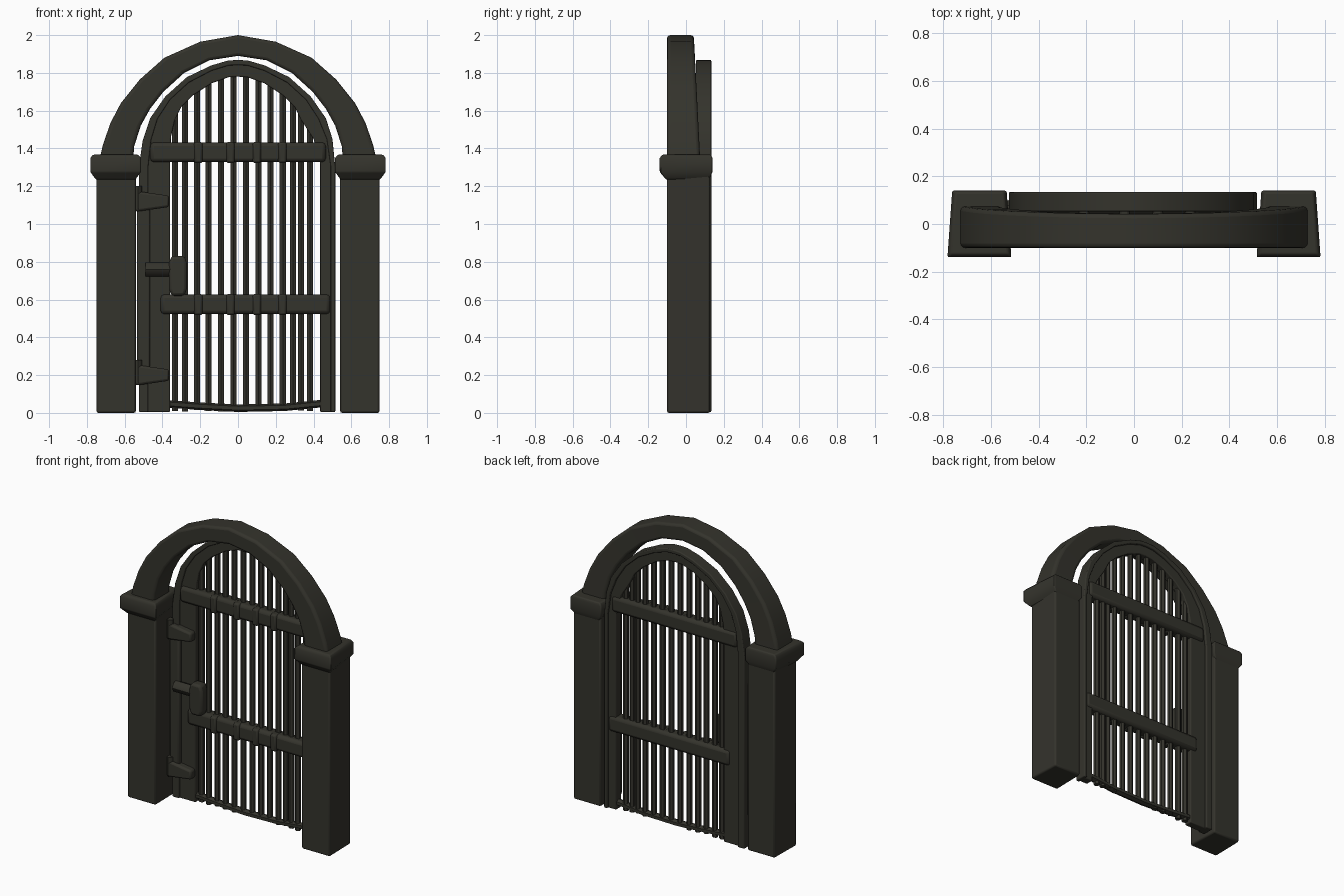
import bpy, bmesh, random
from math import radians
from mathutils import Vector

random.seed(4)
if "Cube" in bpy.data.objects:
    bpy.data.objects.remove(bpy.data.objects["Cube"])

iron = bpy.data.materials.new("dark olive iron")
iron.use_nodes = True
COLOUR = (0.034, 0.033, 0.025, 1)
iron.diffuse_color = COLOUR
iron.node_tree.nodes["Principled BSDF"].inputs["Base Color"].default_value = COLOUR


def finish(name, bm, bevel=0.0, segments=2):
    """Turn a bmesh into a smooth-shaded object with softened edges."""
    bmesh.ops.recalc_face_normals(bm, faces=bm.faces)
    mesh = bpy.data.meshes.new(name)
    bm.to_mesh(mesh)
    bm.free()
    mesh.materials.append(iron)
    ob = bpy.data.objects.new(name, mesh)
    bpy.context.collection.objects.link(ob)
    if bevel:
        mod = ob.modifiers.new("soft edges", "BEVEL")
        mod.width, mod.segments = bevel, segments
        mod.limit_method, mod.angle_limit = "ANGLE", radians(40)
    bpy.ops.object.select_all(action="DESELECT")
    ob.select_set(True)
    bpy.context.view_layer.objects.active = ob
    bpy.ops.object.shade_smooth_by_angle(angle=radians(45))
    return ob


def loft(name, rings, bevel=0.0, segments=2):
    """Skin four-sided rings and close both ends."""
    bm = bmesh.new()
    loops = [[bm.verts.new(p) for p in ring] for ring in rings]
    for a, b in zip(loops, loops[1:]):
        for i in range(4):
            j = (i + 1) % 4
            bm.faces.new((a[i], a[j], b[j], b[i]))
    bm.faces.new(loops[0])
    bm.faces.new(loops[-1])
    return finish(name, bm, bevel, segments)


def rect(x0, x1, y0, y1, z, taper=0.0):
    """Horizontal ring, narrower at the back by the taper."""
    return [(x0, y0, z), (x1, y0, z), (x1 - taper, y1, z), (x0 + taper, y1, z)]


def box(name, x0, x1, y0, y1, z0, z1, bevel=0.01):
    return loft(name, [rect(x0, x1, y0, y1, z0), rect(x0, x1, y0, y1, z1)], bevel)


def tube(name, points, radius, sides=6, squash=1.0):
    """Upright or level rod through the points."""
    bm = bmesh.new()
    pts = [Vector(p) for p in points]
    turn = (pts[-1] - pts[0]).to_track_quat("Z", "Y").to_matrix().to_4x4()
    rings = []
    for p in pts:
        ring = bmesh.ops.create_circle(bm, segments=sides, radius=radius)["verts"]
        for v in ring:
            v.co = turn @ v.co
            v.co.y *= squash
            v.co += p
        rings.append(ring)
    for a, b in zip(rings, rings[1:]):
        for i in range(sides):
            j = (i + 1) % sides
            bm.faces.new((a[i], a[j], b[j], b[i]))
    bm.faces.new(rings[0])
    bm.faces.new(rings[-1])
    return finish(name, bm)


# Pillars and their capitals
for side, s in (("right", -1), ("left", 1)):
    loft(side + "_pillar",
         [rect(s * 0.645 - 0.104, s * 0.645 + 0.104, -0.10, 0.127, z, 0.004)
          for z in (0, 1.3)], 0.01)
    cx = s * 0.648
    loft(side + "_capital", [rect(cx - w, cx + w, -0.10 - d, 0.12 + d / 2, z, 0.02)
                             for w, d, z in ((0.105, 0.005, 1.235), (0.134, 0.039, 1.275),
                                             (0.134, 0.039, 1.35), (0.12, 0.025, 1.367))], 0.006)

# Stone arch: half outline as outer x, z and inner x, z
ARCH = [(0.738, 1.32, 0.556, 1.32), (0.715, 1.42, 0.55, 1.41), (0.675, 1.535, 0.515, 1.52),
        (0.62, 1.64, 0.465, 1.61), (0.52, 1.765, 0.395, 1.70), (0.39, 1.88, 0.285, 1.80),
        (0.2, 1.965, 0.15, 1.867), (0, 2, 0, 1.89)]


def span(half_right, half_left):
    """Join a right half, flipped to -x, with a left half."""
    return ([(-a, b, -c, d) for a, b, c, d in half_right]
            + list(reversed(half_left[:-1])))


def ribbon(name, outline, y0, back, bevel):
    loft(name, [[(ox, y0, oz), (ox, back(oz), oz), (ix, back(oz), iz), (ix, y0, iz)]
                for ox, oz, ix, iz in outline], bevel, 3)


ribbon("arch", span(ARCH, ARCH), -0.10, lambda z: 0.042 + 0.05 * (2 - z), 0.018)

# Gate frame: wide hinge stile, narrow opposite stile, curved head
HEAD = [(0.465, 1.56, 0.335, 1.55), (0.385, 1.675, 0.30, 1.62), (0.27, 1.778, 0.24, 1.68),
        (0.14, 1.84, 0.14, 1.745), (0.05, 1.866, 0.05, 1.777), (0, 1.868, 0, 1.78)]
HINGE_SIDE = [(0.525, 0.005, 0.36, 0.005), (0.525, 1.3, 0.36, 1.32), (0.505, 1.44, 0.355, 1.46)]
OPEN_SIDE = [(0.515, 0.005, 0.435, 0.005), (0.515, 1.3, 0.435, 1.32), (0.50, 1.45, 0.40, 1.45)]
frame = span(HINGE_SIDE + HEAD, OPEN_SIDE + HEAD)
rim = [(ox, oz, ox + (ix - ox) * 0.3, oz + (iz - oz) * 0.3) for ox, oz, ix, iz in frame]
ribbon("gate_frame", frame, 0.064, lambda z: 0.118, 0.006)
ribbon("gate_frame_rim", rim, 0.053, lambda z: 0.134, 0.006)
box("hinge_strip", -0.535, -0.465, 0.04, 0.10, 0.22, 1.1)


def head_height(x):
    """Height of the frame's inner edge at x."""
    for a, b in zip(frame, frame[1:]):
        if a[2] <= x <= b[2] and b[2] - a[2] > 0.001:
            t = (x - a[2]) / (b[2] - a[2])
            return a[3] + t * (b[3] - a[3])
    return 1.4


# Upright bars with uneven feet
BARS = [-0.333, -0.28, -0.217, -0.155, -0.09, -0.023, 0.043, 0.108, 0.172, 0.237,
        0.29, 0.333, 0.38]
for n, x in enumerate(BARS):
    foot = random.uniform(0.005, 0.03)
    tube(f"bar_{n + 1}", [(x, 0.092, foot), (x, 0.092, head_height(x) + 0.03)], 0.0185)

# Cross rails with clamps around some bars
for name, x0, x1, z in (("lower", -0.41, 0.488, 0.575), ("upper", -0.465, 0.465, 1.38)):
    box(name + "_rail", x0, x1, 0.042, 0.13, z - 0.052, z + 0.052, 0.02)
    for n, x in enumerate((-0.21, -0.04, 0.1, 0.235)):
        box(f"{name}_clamp_{n + 1}", x - 0.022, x + 0.022, 0.032, 0.10,
            z - 0.058, z + 0.055, 0.012)

# Sagging sill at the foot of the gate
tube("sill", [(-0.4, 0.09, 0.05), (-0.2, 0.09, 0.035), (0, 0.09, 0.025),
              (0.25, 0.09, 0.03), (0.45, 0.09, 0.05)], 0.02, 6, 1.3)

# Strap hinges with a pin barrel
for name, z in (("lower", 0.2), ("upper", 1.12)):
    loft(name + "_hinge", [[(x, 0.02, z - h), (x, 0.08, z - h), (x, 0.08, z + h), (x, 0.02, z + h)]
                           for x, h in ((-0.545, 0.055), (-0.47, 0.045), (-0.365, 0.03))], 0.012)
    tube(name + "_hinge_pin", [(-0.53, 0.04, z - 0.04), (-0.53, 0.04, z + 0.08)], 0.022, 8)

# Latch bolt and lock plate
tube("latch_bolt", [(-0.49, 0.04, 0.76), (-0.33, 0.04, 0.76)], 0.037, 8)
loft("lock_plate", [rect(-0.318 - w, -0.318 + w, 0.0, 0.07, z)
                    for w, z in ((0.035, 0.62), (0.048, 0.66), (0.048, 0.79), (0.035, 0.83))], 0.015)
